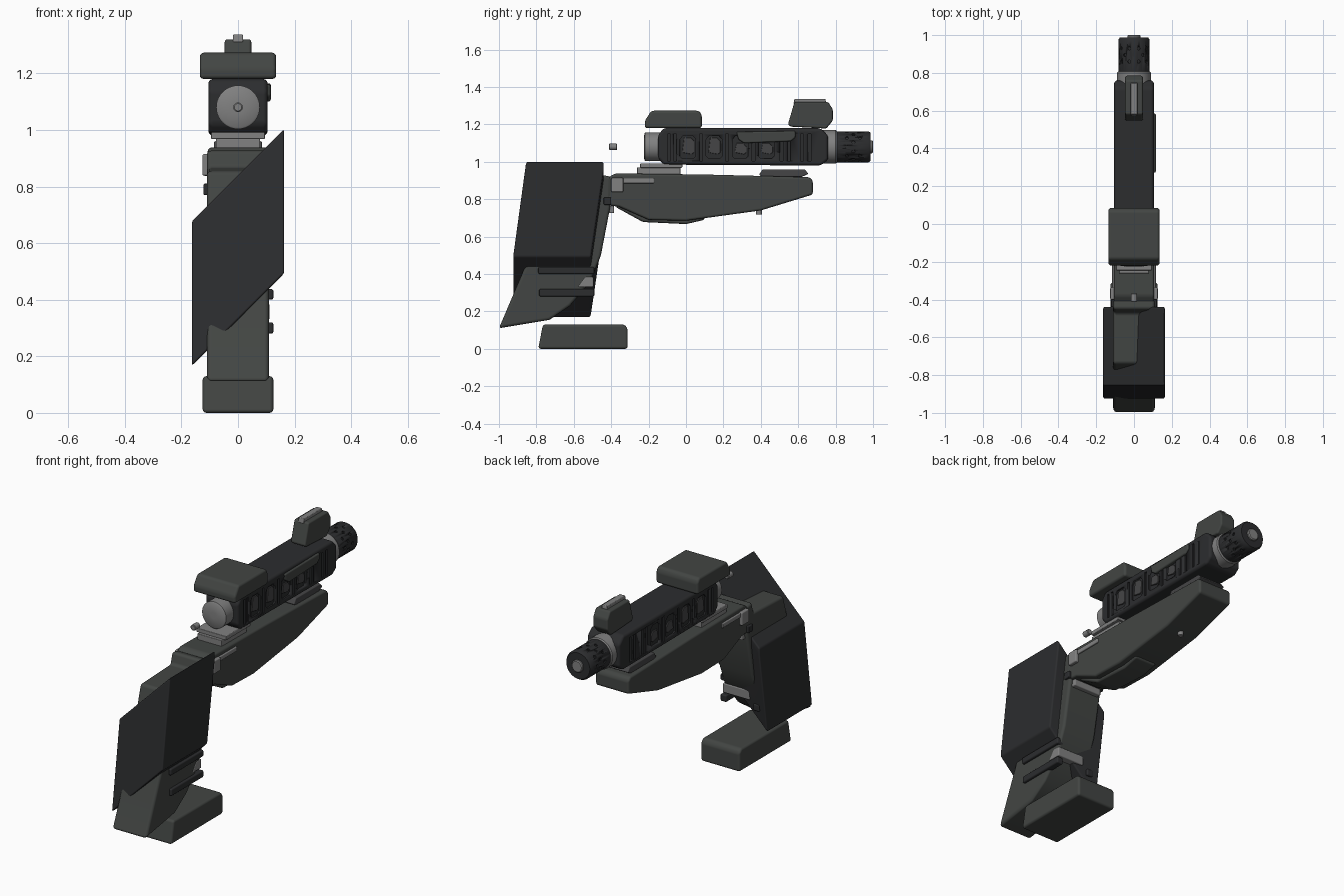
import bpy, bmesh, math
from mathutils import Vector, Matrix

if "Cube" in bpy.data.objects:
    bpy.data.objects.remove(bpy.data.objects["Cube"])


def mat(name, c):
    m = bpy.data.materials.new(name)
    m.diffuse_color = (*c, 1)
    m.use_nodes = True
    m.node_tree.nodes["Principled BSDF"].inputs["Base Color"].default_value = m.diffuse_color
    return m


DARK = mat("dark_steel", (0.025, 0.026, 0.028))
BODY = mat("polymer", (0.055, 0.06, 0.056))
MID = mat("grey_steel", (0.06, 0.06, 0.062))
METAL = mat("bare_metal", (0.22, 0.22, 0.22))


def finish(name, bm, material, bevel=0.0, segs=3):
    bmesh.ops.recalc_face_normals(bm, faces=bm.faces)
    me = bpy.data.meshes.new(name)
    bm.to_mesh(me)
    bm.free()
    ob = bpy.data.objects.new(name, me)
    bpy.context.collection.objects.link(ob)
    me.materials.append(material)
    bpy.ops.object.select_all(action='DESELECT')
    ob.select_set(True)
    bpy.context.view_layer.objects.active = ob
    bpy.ops.object.shade_smooth_by_angle(angle=math.radians(35))
    if bevel:
        b = ob.modifiers.new("bevel", 'BEVEL')
        b.width, b.segments, b.limit_method = bevel, segs, 'ANGLE'
        b.angle_limit = math.radians(25)
        b.harden_normals = True
    return ob


def add_prism(bm, pts, x0, x1, shear=0.0):
    """Side profile of (y, z) points extruded from x0 to x1, z shifted by shear * x."""
    lo, hi = [[bm.verts.new((x, y, z + shear * x)) for y, z in pts] for x in (x0, x1)]
    bm.faces.new(lo)
    bm.faces.new(hi)
    for i in range(len(pts)):
        j = (i + 1) % len(pts)
        bm.faces.new((lo[i], lo[j], hi[j], hi[i]))


def prism(name, pts, x0, x1, material, bevel=0.0, shear=0.0):
    bm = bmesh.new()
    add_prism(bm, pts, x0, x1, shear)
    return finish(name, bm, material, bevel)


def rect(y0, y1, z0, z1):
    return [(y0, z0), (y1, z0), (y1, z1), (y0, z1)]


def pair(name, pts, x0, x1, material, bevel=0.0):
    """The same part on both sides."""
    prism(name + "_right", pts, x0, x1, material, bevel)
    prism(name + "_left", pts, -x1, -x0, material, bevel)


def lathe(name, pts, z, material, n=40):
    """Closed turned part about a y-axis line at height z; pts are (y, radius)."""
    bm = bmesh.new()
    rings = []
    for y, r in pts:
        rings.append([bm.verts.new((r * math.cos(a), y, z + r * math.sin(a)))
                      for a in (2 * math.pi * k / n for k in range(n))])
    for a, b in zip(rings, rings[1:]):
        for k in range(n):
            bm.faces.new((a[k], a[(k + 1) % n], b[(k + 1) % n], b[k]))
    bm.faces.new(rings[0])
    bm.faces.new(rings[-1])
    return finish(name, bm, material)


def carve(ob, bm, name):
    cutter = finish(name, bm, DARK)
    cutter.hide_render = True
    cutter.hide_viewport = True
    m = ob.modifiers.new("cut", 'BOOLEAN')
    m.operation, m.object, m.solver = 'DIFFERENCE', cutter, 'EXACT'


AXIS = 1.08

# Slide with side windows and vertical grooves
slide = prism("slide", [(-0.15, 1.02), (-0.12, 0.985), (0.72, 0.98), (0.76, 1.01),
                        (0.76, 1.14), (0.72, 1.18), (-0.12, 1.18), (-0.15, 1.14)],
              -0.105, 0.105, DARK, 0.016)
cut = bmesh.new()
windows = [0.01, 0.15, 0.29, 0.43]
for s in (-1, 1):
    xs = sorted((s * 0.096, s * 0.13))
    for y in windows:
        add_prism(cut, [(y - 0.042, 1.03), (y - 0.03, 1.018), (y + 0.03, 1.018), (y + 0.042, 1.03),
                        (y + 0.042, 1.12), (y + 0.025, 1.14), (y - 0.025, 1.14), (y - 0.042, 1.12)], *xs)
    for y in (-0.09, -0.06, 0.08, 0.22, 0.36, 0.51, 0.55, 0.62, 0.66):
        add_prism(cut, rect(y - 0.008, y + 0.008, 1.005, 1.15), *xs)
carve(slide, cut, "slide_cutter")

# Rounded lugs inside the windows
for i, y in enumerate(windows):
    top = 1.13 if i < 2 else 1.10
    pair(f"window_lug_{i}", [(y - 0.03, 1.05), (y + 0.02, 1.04), (y + 0.034, 1.05),
                             (y + 0.034, top - 0.02), (y + 0.015, top), (y - 0.02, top)],
         0.09, 0.103, MID, 0.003)

# Ejection rail on the right side
prism("side_rail", [(0.27, 1.16), (0.28, 1.12), (0.31, 1.10), (0.56, 1.11), (0.585, 1.13), (0.585, 1.165)],
      0.09, 0.116, BODY, 0.008)

# Rear plug and loose firing pin
lathe("rear_plug", [(-0.225, 0.018), (-0.223, 0.07), (-0.218, 0.077), (-0.13, 0.077)], AXIS, METAL)
lathe("firing_pin", [(-0.412, 0.013), (-0.409, 0.017), (-0.371, 0.017), (-0.368, 0.013)], AXIS, METAL, 20)

# Muzzle collar, brake with port holes, and bore tip
lathe("muzzle_collar", [(0.73, 0.09), (0.80, 0.09), (0.807, 0.085)], AXIS, METAL)
brake = lathe("muzzle_brake", [(0.79, 0.08), (0.80, 0.083), (0.975, 0.083), (0.987, 0.075)], AXIS, DARK, 48)
lathe("bore_tip", [(0.96, 0.035), (0.995, 0.035), (1.0, 0.03)], AXIS, METAL)
cut = bmesh.new()
for row, y in enumerate((0.86, 0.895, 0.93)):
    for k in range(10):
        a = 2 * math.pi * (k + 0.5 * (row % 2)) / 10
        p = Vector((0.083 * math.cos(a), y, AXIS + 0.083 * math.sin(a)))
        rot = Matrix.Rotation(math.pi / 2 - a, 4, 'Y')
        bmesh.ops.create_cone(cut, cap_ends=True, segments=8, radius1=0.009, radius2=0.009,
                              depth=0.016, matrix=Matrix.Translation(p) @ rot)
carve(brake, cut, "port_cutter")

# Sights
prism("rear_sight", [(-0.22, 1.18), (0.085, 1.18), (0.085, 1.25), (0.07, 1.273), (-0.185, 1.273), (-0.22, 1.22)],
      -0.135, 0.135, BODY, 0.014)
prism("front_sight", [(0.545, 1.20), (0.58, 1.32), (0.76, 1.32), (0.785, 1.28), (0.785, 1.22), (0.75, 1.178), (0.56, 1.188)],
      -0.047, 0.047, BODY, 0.018)
prism("sight_insert", [(0.575, 1.31), (0.75, 1.31), (0.745, 1.337), (0.58, 1.337)], -0.018, 0.018, METAL, 0.004)

# Spacer plates between slide and frame
prism("upper_plate", rect(-0.245, -0.02, 0.968, 0.992), -0.095, 0.095, METAL, 0.004)
prism("lower_plate", rect(-0.262, -0.03, 0.93, 0.97), -0.078, 0.078, METAL, 0.004)
prism("front_pad", [(0.39, 0.93), (0.41, 0.92), (0.62, 0.92), (0.655, 0.935), (0.635, 0.96), (0.41, 0.96)],
      -0.085, 0.085, MID, 0.006)

# Frame and its underside keel
prism("frame", [(-0.44, 0.90), (-0.38, 0.938), (0.10, 0.932), (0.66, 0.918), (0.678, 0.90), (0.678, 0.825),
                (0.40, 0.74), (0.0, 0.685), (-0.20, 0.69), (-0.36, 0.76), (-0.44, 0.77)],
      -0.107, 0.107, BODY, 0.016)
prism("frame_keel", [(-0.38, 0.76), (-0.23, 0.678), (0.0, 0.667), (0.10, 0.69), (0.10, 0.74), (-0.30, 0.78)],
      -0.07, 0.07, BODY, 0.012)
bm = bmesh.new()
bmesh.ops.create_cone(bm, cap_ends=True, segments=20, radius1=0.016, radius2=0.016, depth=0.04,
                      matrix=Matrix.Translation((0, 0.39, 0.738)))
finish("frame_pin", bm, METAL, 0.003)

# Levers and catches on both sides of the frame
pair("lever_block", rect(-0.40, -0.335, 0.838, 0.915), 0.09, 0.126, METAL, 0.007)
pair("lever_bar", rect(-0.34, -0.17, 0.885, 0.912), 0.09, 0.116, METAL, 0.005)
pair("catch", rect(-0.44, -0.40, 0.77, 0.81), 0.09, 0.122, DARK, 0.005)
prism("trigger_stub", rect(-0.43, -0.385, 0.725, 0.765), -0.09, 0.09, METAL, 0.006)

# Grip
prism("grip", [(-1.0, 0.11), (-0.73, 0.155), (-0.62, 0.23), (-0.51, 0.36), (-0.455, 0.50), (-0.405, 0.76),
               (-0.40, 0.92), (-0.45, 0.93), (-0.47, 0.865), (-0.74, 0.855), (-0.86, 0.44)],
      -0.11, 0.11, BODY, 0.016)
pair("upper_grip_bar", rect(-0.79, -0.49, 0.40, 0.438), 0.085, 0.125, DARK, 0.008)
pair("lower_grip_bar", rect(-0.785, -0.49, 0.28, 0.32), 0.085, 0.125, DARK, 0.008)
prism("grip_pin", [(-0.58, 0.33), (-0.495, 0.33), (-0.495, 0.385), (-0.54, 0.385)], -0.06, 0.112, METAL, 0.006)

# Slanted wrap around the grip: a side profile sheared across the width
prism("grip_wrap", [(-0.925, 0.33), (-0.51, 0.33), (-0.44, 0.80), (-0.44, 0.84), (-0.855, 0.84)],
      -0.163, 0.163, DARK, 0.008, shear=1.0)

# Magazine base
prism("magazine_base", [(-0.79, 0.0), (-0.312, 0.0), (-0.312, 0.11), (-0.33, 0.13), (-0.765, 0.13)],
      -0.125, 0.125, BODY, 0.015)
